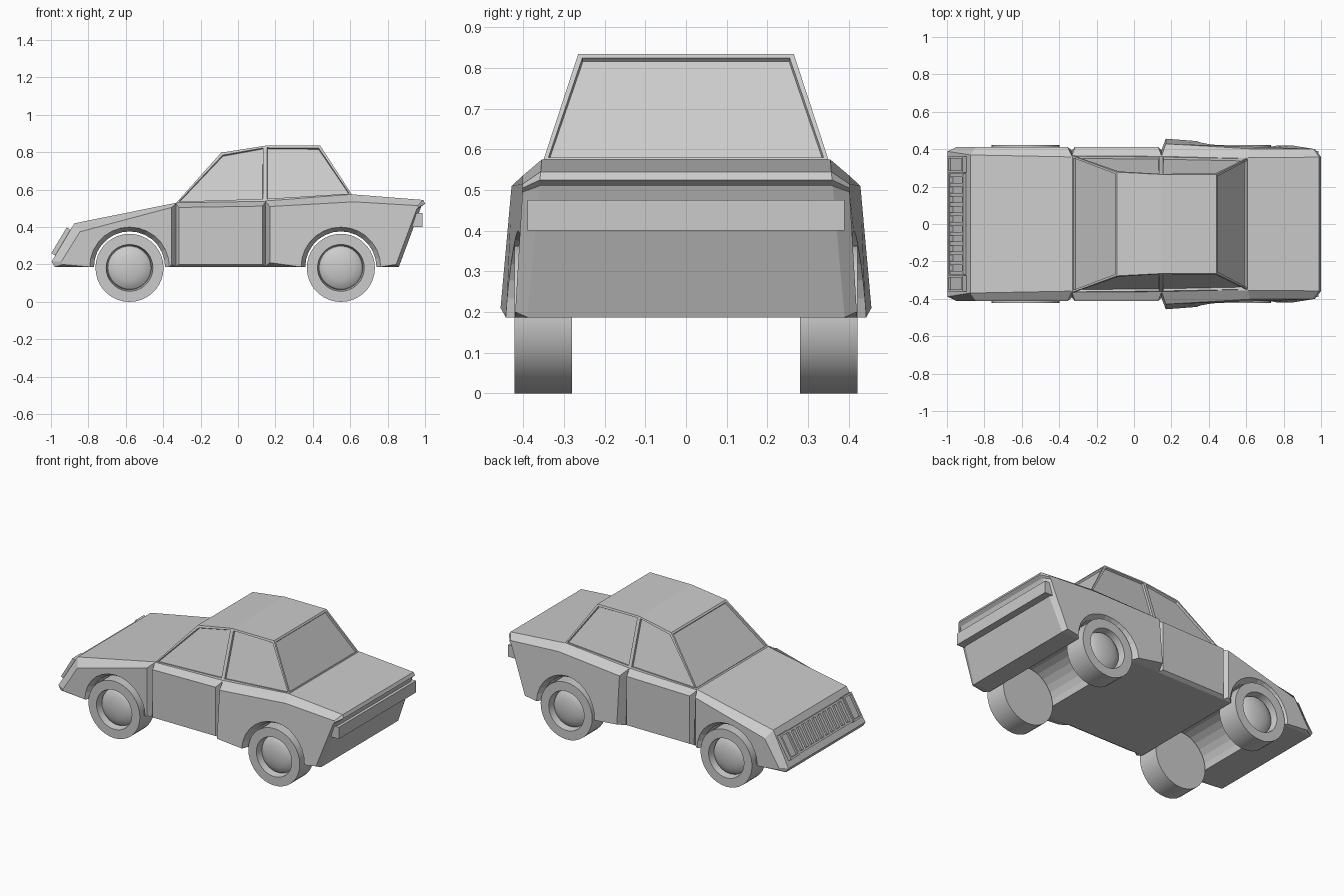
import bpy, bmesh, math
from mathutils import Matrix, Vector

if "Cube" in bpy.data.objects:
    bpy.data.objects.remove(bpy.data.objects["Cube"])

ARCH_Z = 0.187
FRONT_X, REAR_X = -0.58, 0.55


def finish(name, bm):
    bmesh.ops.recalc_face_normals(bm, faces=bm.faces[:])
    me = bpy.data.meshes.new(name)
    bm.to_mesh(me)
    bm.free()
    ob = bpy.data.objects.new(name, me)
    bpy.context.collection.objects.link(ob)
    return ob


def clamp(v):
    return max(0.0, min(1.0, v))


def arch(cx, r, n=14):
    return [(cx - r * math.cos(math.pi * i / n), ARCH_Z + r * math.sin(math.pi * i / n))
            for i in range(n + 1)]


def half_width(x, z):
    return 0.39 - 0.035 * clamp((z - 0.2) / 0.37)


def loft(name, a, ya, b, yb, cap_a=True):
    """Bridge two xz outlines; ya / yb give the y of each point."""
    bm = bmesh.new()
    va = [bm.verts.new((x, ya(x, z), z)) for x, z in a]
    vb = [bm.verts.new((x, yb(x, z), z)) for x, z in b]
    n = len(a)
    for i in range(n):
        j = (i + 1) % n
        bm.faces.new((va[i], va[j], vb[j], vb[i]))
    bm.faces.new(vb)
    if cap_a:
        bm.faces.new(va)
    return finish(name, bm)


def box(name, size, matrix):
    bm = bmesh.new()
    bmesh.ops.create_cube(bm, size=1, matrix=matrix @ Matrix.Diagonal((*size, 1)))
    return finish(name, bm)


# Body core, with wheel tunnels running right across
core = ([(-0.997, 0.215), (-0.98, 0.187)] + arch(FRONT_X, 0.19) + arch(REAR_X, 0.19)
        + [(0.86, 0.187), (0.98, 0.51), (1.0, 0.525), (0.99, 0.545), (0.61, 0.575),
           (0.14, 0.54), (-0.33, 0.53), (-0.875, 0.42)])
loft("body_core", core, lambda x, z: -half_width(x, z), core, half_width)

# Side panels: inner outline on the core, smaller outline further out
fender_in = ([(-0.997, 0.215), (-0.98, 0.187)] + arch(FRONT_X, 0.19)
             + [(-0.33, 0.187), (-0.33, 0.53), (-0.875, 0.42)])
fender_out = ([(-0.945, 0.215), (-0.935, 0.2)] + arch(FRONT_X, 0.213)
              + [(-0.355, 0.2), (-0.355, 0.505), (-0.845, 0.375)])
door_in = [(-0.335, 0.187), (0.15, 0.187), (0.15, 0.538), (-0.335, 0.53)]
door_out = [(-0.315, 0.2), (0.13, 0.2), (0.13, 0.512), (-0.315, 0.505)]
rear_in = ([(0.145, 0.187)] + arch(REAR_X, 0.19)
           + [(0.86, 0.187), (0.98, 0.51), (1.0, 0.525), (0.99, 0.545),
              (0.61, 0.575), (0.145, 0.54)])
rear_out = ([(0.17, 0.21)] + arch(REAR_X, 0.213)
            + [(0.845, 0.2), (0.955, 0.495), (0.965, 0.505), (0.96, 0.515),
               (0.62, 0.535), (0.17, 0.51)])


def front_y(x, z):
    return 0.413


def rear_y(x, z):
    flare = clamp((0.62 - x) / 0.45)
    return 0.42 - 0.018 * clamp((z - 0.2) / 0.3) + 0.037 * flare - 0.01 * flare * clamp((z - 0.2) / 0.3)


for s, side in ((-1, "right"), (1, "left")):
    for name, a, b, fy in (("front_fender", fender_in, fender_out, front_y),
                           ("door", door_in, door_out, front_y),
                           ("rear_fender", rear_in, rear_out, rear_y)):
        loft(f"{name}_{side}", a, lambda x, z: s * half_width(x, z),
             b, lambda x, z: s * fy(x, z), cap_a=False)

# Cabin with recessed windows
bm = bmesh.new()
base = [(-0.33, 0.53), (0.145, 0.54), (0.61, 0.572)]
top = [(-0.09, 0.798), (0.145, 0.835), (0.44, 0.835)]
rings = {}
for s in (-1, 1):
    for k, pts in (("b", base), ("t", top)):
        rings[k, s] = [bm.verts.new((x, s * (0.365 - 0.1 * (z - 0.53) / 0.305), z)) for x, z in pts]
windows = []
for s in (-1, 1):
    b, t = rings["b", s], rings["t", s]
    for i in (0, 1):
        windows.append(bm.faces.new((b[i], b[i + 1], t[i + 1], t[i])))
for i in (0, 2):
    windows.append(bm.faces.new((rings["b", -1][i], rings["b", 1][i], rings["t", 1][i], rings["t", -1][i])))
for k in ("t", "b"):
    for i in (0, 1):
        bm.faces.new((rings[k, -1][i], rings[k, -1][i + 1], rings[k, 1][i + 1], rings[k, 1][i]))
bmesh.ops.recalc_face_normals(bm, faces=bm.faces[:])
bmesh.ops.inset_individual(bm, faces=windows, thickness=0.016, depth=0)
bmesh.ops.inset_individual(bm, faces=windows, thickness=0.003, depth=-0.012)
finish("cabin", bm)

# Wheels: one lathed profile (radius, y) with a domed hub in a recess
profile = [(0, 0.28), (0.182, 0.28), (0.182, 0.422), (0.125, 0.422), (0.117, 0.375)]
profile += [(0.117 * math.cos(a), 0.375 + 0.04 * math.sin(a))
            for a in (math.radians(d) for d in (18, 36, 54, 72, 90))]
for label, cx in (("front", FRONT_X), ("rear", REAR_X)):
    for s, side in ((-1, "right"), (1, "left")):
        bm = bmesh.new()
        vs = [bm.verts.new((cx + r, s * y, 0.182)) for r, y in profile]
        es = [bm.edges.new(p) for p in zip(vs, vs[1:])]
        bmesh.ops.spin(bm, geom=vs + es, cent=(cx, 0, 0.182), axis=(0, 1, 0),
                       angle=2 * math.pi, steps=36)
        bmesh.ops.remove_doubles(bm, verts=bm.verts[:], dist=0.0005)
        ob = finish(f"{label}_wheel_{side}", bm)
        bpy.context.view_layer.objects.active = ob
        ob.select_set(True)
        bpy.ops.object.shade_smooth_by_angle(angle=math.radians(30))
        ob.select_set(False)

# Nose fittings sit in the sloped frame: local x up the slope, y across, z outward
u = Vector((0.512, 0, 0.859))
n = Vector((-0.859, 0, 0.512))
slope = Matrix(((u.x, 0, n.x, -0.933), (0, 1, 0, 0), (u.z, 0, n.z, 0.315), (0, 0, 0, 1)))


def nose_box(name, size, loc):
    box(name, size, slope @ Matrix.Translation(loc))


for end in (-1, 1):
    nose_box("grille_rail", (0.012, 0.54, 0.024), (0.07 * end, 0, 0.012))
for i in range(11):
    nose_box("grille_bar", (0.14, 0.02, 0.022), (0, -0.26 + 0.052 * i, 0.011))

# Headlights: square frames around a recessed lens
for s in (-1, 1):
    for end in (-1, 1):
        nose_box("headlight_frame", (0.012, 0.085, 0.028), (0.074 * end, s * 0.318, 0.014))
        nose_box("headlight_frame", (0.16, 0.012, 0.028), (0, s * 0.318 + end * 0.037, 0.014))
    nose_box("headlight_lens", (0.14, 0.07, 0.014), (0, s * 0.318, 0.007))

# Rear bumper
box("rear_bumper", (0.065, 0.78, 0.075), Matrix.Translation((0.953, 0, 0.438)))
